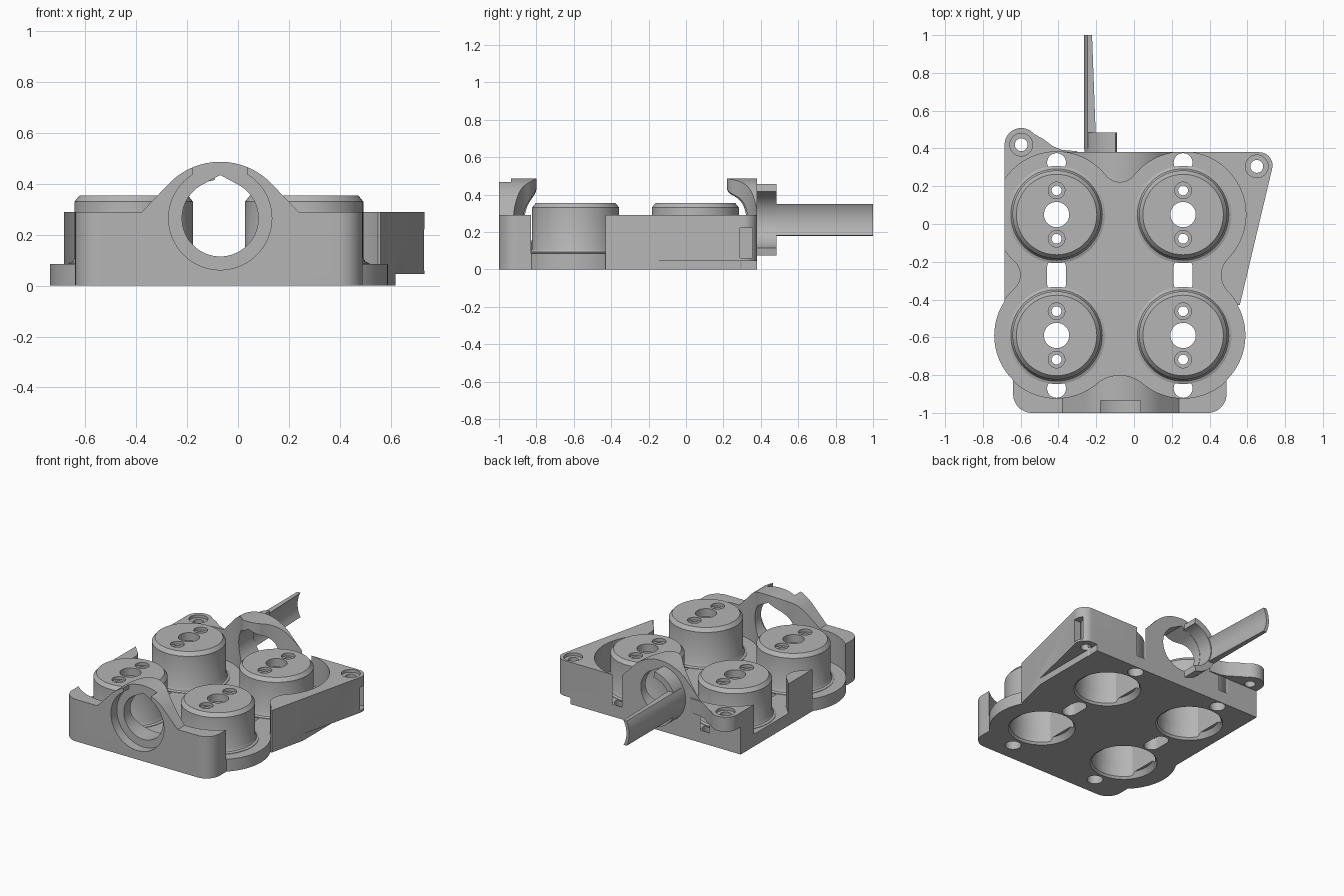
import bpy, bmesh, math
from mathutils import Vector, Matrix

cube = bpy.data.objects.get("Cube")
if cube:
    bpy.data.objects.remove(cube, do_unlink=True)

grey = bpy.data.materials.new("cast_grey")
grey.use_nodes = True
colour = (0.46, 0.46, 0.46, 1)
grey.diffuse_color = colour
grey.node_tree.nodes["Principled BSDF"].inputs["Base Color"].default_value = colour

PISTON_X, PISTON_Y = (-0.41, 0.26), (0.05, -0.59)
CENTRES = [(x, y) for x in PISTON_X for y in PISTON_Y]
MID, BORE_Z = -0.07, 0.265      # axis of the cross bore
TOP, FLOOR = 0.29, 0.085


def make(name, bm):
    bmesh.ops.recalc_face_normals(bm, faces=bm.faces)
    mesh = bpy.data.meshes.new(name)
    bm.to_mesh(mesh)
    bm.free()
    mesh.materials.append(grey)
    ob = bpy.data.objects.new(name, mesh)
    bpy.context.collection.objects.link(ob)
    return ob


def prism(name, pts, lo, hi, axis="z"):
    """Extrude a flat outline along z, or an x-z outline along y."""
    bm = bmesh.new()
    place = (lambda a, b: (a, b, lo)) if axis == "z" else (lambda a, b: (a, lo, b))
    face = bm.faces.new([bm.verts.new(place(*p)) for p in pts])
    moved = bmesh.ops.extrude_face_region(bm, geom=[face])["geom"]
    step = Vector((0, 0, hi - lo)) if axis == "z" else Vector((0, hi - lo, 0))
    bmesh.ops.translate(bm, vec=step, verts=[v for v in moved if isinstance(v, bmesh.types.BMVert)])
    return make(name, bm)


def box(name, x, y, z):
    return prism(name, [(x[0], y[0]), (x[1], y[0]), (x[1], y[1]), (x[0], y[1])], *z)


def arc(c, r, start, end, n=24):
    """Arc points, angles in degrees."""
    angles = [math.radians(start + (end - start) * i / n) for i in range(n + 1)]
    return [(c[0] + r * math.cos(a), c[1] + r * math.sin(a)) for a in angles]


def circle(c, r, n=64):
    return arc(c, r, 0, 360, n)[:-1]


def rounded(pts):
    """Round the corners of a convex outline given as (x, y, radius)."""
    out = []
    for i, (x, y, r) in enumerate(pts):
        p = Vector((x, y))
        a = (Vector(pts[i - 1][:2]) - p).normalized()
        b = (Vector(pts[(i + 1) % len(pts)][:2]) - p).normalized()
        if r == 0:
            out.append((x, y))
            continue
        half = a.angle(b) / 2
        c = p + (a + b).normalized() * r / math.sin(half)
        t0, t1 = p + a * r / math.tan(half) - c, p + b * r / math.tan(half) - c
        s = math.degrees(math.atan2(t0.y, t0.x))
        e = math.degrees(math.atan2(t1.y, t1.x))
        out += arc(c, r, s, s + (e - s + 180) % 360 - 180, 12)
    return out


def lathe(name, profile, n=64):
    bm = bmesh.new()
    vs = [bm.verts.new((r, 0, z)) for r, z in profile]
    es = [bm.edges.new(p) for p in zip(vs, vs[1:])]
    bmesh.ops.spin(bm, geom=vs + es, axis=(0, 0, 1), cent=(0, 0, 0), angle=2 * math.pi, steps=n)
    bmesh.ops.remove_doubles(bm, verts=bm.verts, dist=1e-5)
    return make(name, bm)


def combine(target, tool, operation="DIFFERENCE"):
    mod = target.modifiers.new("cut", "BOOLEAN")
    mod.solver = "EXACT"
    mod.operation = operation
    mod.object = tool
    bpy.context.view_layer.objects.active = target
    bpy.ops.object.modifier_apply(modifier=mod.name)
    bpy.data.objects.remove(tool, do_unlink=True)


def cut_hole(target, c, r, lo, hi):
    combine(target, prism("cutter", circle(c, r, 40), lo, hi))


def pocket_outline(r):
    """Four round wells joined by smooth bumps tangent to neighbouring wells."""
    (x0, x1), (y1, y0) = PISTON_X, PISTON_Y
    wells = [(x0, y0), (x1, y0), (x1, y1), (x0, y1)]
    reach = [0.21, 0.20, 0.17, 0.19]
    outward = [(0, -1), (1, 0), (0, 1), (-1, 0)]
    bumps = []
    for i in range(4):
        a, b = Vector(wells[i]), Vector(wells[(i + 1) % 4])
        h, d = (b - a).length / 2, reach[i]
        rad = (h * h + d * d - r * r) / (2 * (r - d))
        bumps.append(((a + b) / 2 + Vector(outward[i]) * (d + rad), rad))
    pts = []
    for i in range(4):
        c = Vector(wells[i])
        (pb, _), (nb, nr) = bumps[i - 1], bumps[i]
        s, e = [math.degrees(math.atan2((q - c).y, (q - c).x)) for q in (pb, nb)]
        pts += arc(c, r, s, s + (e - s) % 360, 48)
        c2 = Vector(wells[(i + 1) % 4])
        s, e = [math.degrees(math.atan2((q - nb).y, (q - nb).x)) for q in (c, c2)]
        pts += arc(nb, nr, s, s + (e - s + 180) % 360 - 180, 20)[1:-1]
    return pts


# Main plate with slanted right side, front block, round lobes
body = prism("base_body", rounded([(-0.685, -0.43, 0), (0.56, -0.43, 0), (0.752, 0.38, 0.07),
                                   (-0.685, 0.38, 0)]), 0, TOP)
front = rounded([(-0.64, -1, 0.1), (0.49, -1, 0.1), (0.49, -0.4, 0), (-0.64, -0.4, 0)])
combine(body, prism("front_block", front, 0, TOP), "UNION")
for x in PISTON_X:
    combine(body, prism("lobe", circle((x, PISTON_Y[1]), 0.33), 0, 0.2), "UNION")

# Raised mounting ear at the back left corner
ear = [(-0.685, 0.3), (-0.3, 0.3), (-0.3, 0.385), (-0.38, 0.392), (-0.43, 0.412), (-0.48, 0.45)]
ear += arc((-0.597, 0.42), 0.088, 40, 180)
combine(body, prism("ear", ear, 0.19, TOP), "UNION")

# Arches at front and back
arch = [(0.34, 0.1), (0.34, TOP), (0.238, TOP)] + arc((MID, 0.207), 0.28, 45, 135, 32)
arch += [(-0.378, TOP), (-0.48, TOP), (-0.48, 0.1)]
for lo, hi in ((-1, -0.72), (0.14, 0.38)):
    combine(body, prism("arch", arch, lo, hi, "y"), "UNION")

# Pocket around the pistons
combine(body, prism("pocket", pocket_outline(0.332), FLOOR, 0.7))

# Peaked cross bore, front counterbore and its notch
bore = arc((MID, BORE_Z), 0.15, 118, 422, 56) + [(MID, BORE_Z + 0.17)]
for lo, hi in ((-1.1, -0.7), (0.1, 0.6)):
    combine(body, prism("bore", bore, lo, hi, "y"))
combine(body, prism("counterbore", circle((MID, BORE_Z), 0.203), -1.1, -0.935, "y"))
combine(body, box("notch", (-0.178, 0.035), (-1.1, -0.935), (0.4, 0.6)))

# Undercut wing and nut slot at the right ear
combine(body, box("undercut", (0.62, 0.9), (-0.6, 0.5), (-0.1, 0.045)))
combine(body, box("nut_slot", (0.6, 0.9), (0.29, 0.355), (0.06, 0.22)))

# Screw holes in the ears
for c in ((-0.597, 0.42), (0.65, 0.305)):
    cut_hole(body, c, 0.034, -0.1, 0.5)
    cut_hole(body, c, 0.06, 0.27, 0.5)

# Through holes and slots in the floor
for x in PISTON_X:
    for y in (0.325, -0.87):
        cut_hole(body, (x, y), 0.05, -0.1, 0.5)
    slot = arc((x, -0.23), 0.05, 0, 180) + arc((x, -0.315), 0.05, 180, 360)
    combine(body, prism("slot", slot, -0.1, 0.5))


def cavity(c, lo, hi):
    """Hollow under a piston: round with two flats."""
    pts = [(c[0] + max(-0.165, min(0.165, x)), c[1] + y) for x, y in circle((0, 0), 0.2)]
    return prism("cavity", [p for i, p in enumerate(pts) if math.dist(p, pts[i - 1]) > 1e-4], lo, hi)


for c in CENTRES:
    combine(body, cavity(c, -0.1, 0.2))
    cone = lathe("bevel", [(0, -0.02), (0.225, -0.02), (0.185, 0.035), (0, 0.035)])
    cone.data.transform(Matrix.Translation((c[0], c[1], 0)))
    combine(body, cone)

# Hollow piston with centre hole and two countersunk screw holes
piston = lathe("piston", [(0, 0.08), (0.257, 0.08), (0.257, 0.088), (0.242, 0.094), (0.233, 0.11),
                          (0.233, 0.33), (0.213, 0.355), (0, 0.355)])
combine(piston, cavity((0, 0), -0.1, 0.3))
cut_hole(piston, (0, 0), 0.067, 0.2, 0.5)
for y in (-0.128, 0.128):
    cut_hole(piston, (0, y), 0.026, 0.2, 0.5)
    cut_hole(piston, (0, y), 0.044, 0.335, 0.5)
parts = [body, piston]
for i, c in enumerate(CENTRES):
    ob = piston if i == 0 else bpy.data.objects.new("piston_%d" % (i + 1), piston.data)
    if i:
        bpy.context.collection.objects.link(ob)
    ob.location = (c[0], c[1], 0)

# Half ring collar behind the back arch
axis = (MID, BORE_Z)
parts.append(prism("collar", arc(axis, 0.193, 98, 262, 40) + arc(axis, 0.152, 262, 98, 40), 0.37, 0.485, "y"))

# Long curved tongue, thinning toward its free end
tongue = prism("tongue", arc(axis, 0.195, 154, 206, 16) + arc(axis, 0.155, 213, 147, 16), 0.4, 1, "y")
for v in tongue.data.vertices:
    dx, dz = v.co.x - MID, v.co.z - BORE_Z
    if v.co.y > 0.9 and math.hypot(dx, dz) < 0.17:
        v.co.x = MID - math.sqrt(0.174 ** 2 - dz ** 2)
parts.append(tongue)

bpy.ops.object.select_all(action="DESELECT")
for ob in parts:
    ob.select_set(True)
bpy.context.view_layer.objects.active = body
bpy.ops.object.shade_smooth_by_angle(angle=math.radians(30))
